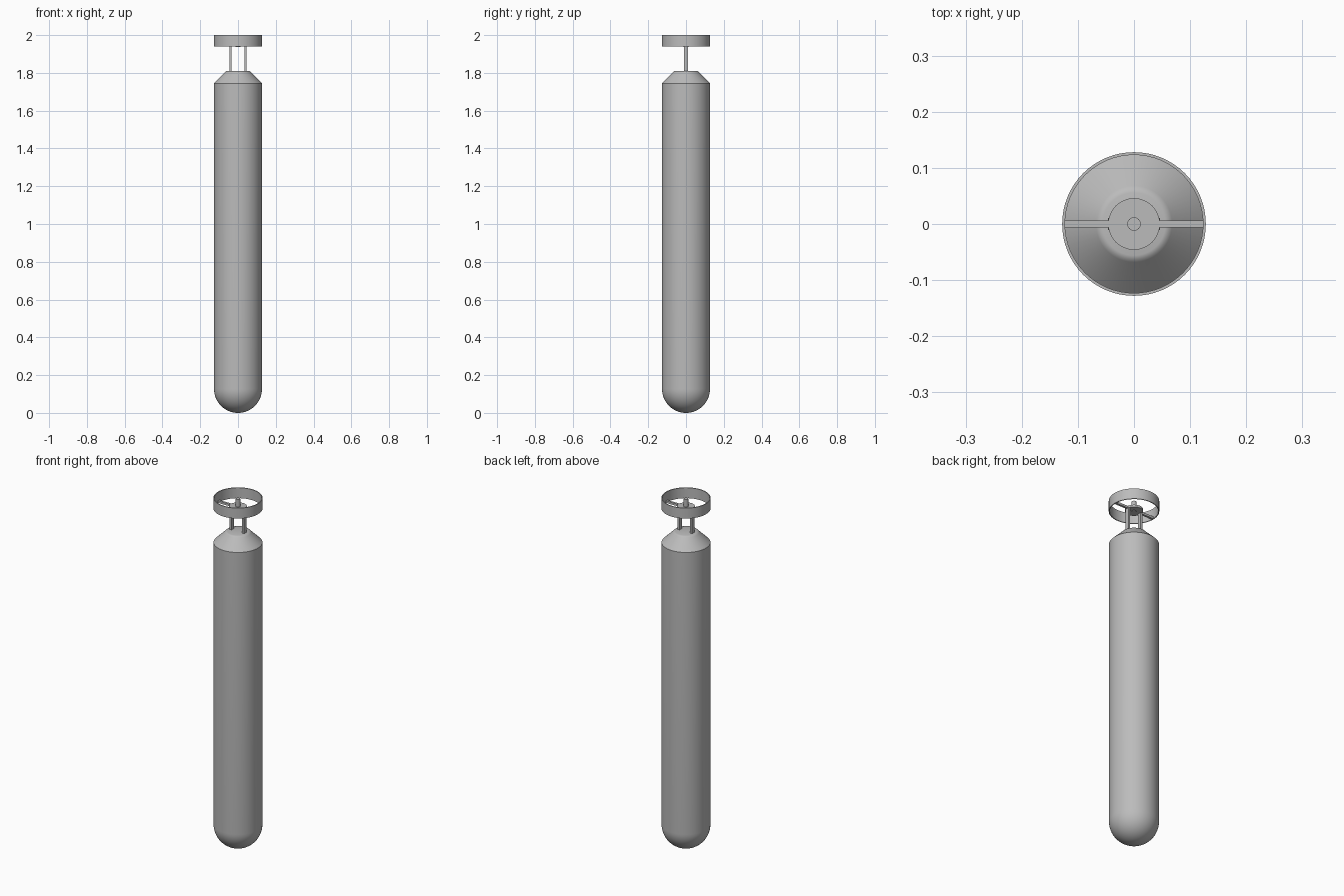
import bpy
import math

old = bpy.data.objects.get("Cube")
if old:
    bpy.data.objects.remove(old, do_unlink=True)

grey = bpy.data.materials.new("plain grey")
grey.use_nodes = True
colour = (0.5, 0.5, 0.5, 1)
grey.diffuse_color = colour
grey.node_tree.nodes["Principled BSDF"].inputs["Base Color"].default_value = colour


def finish(obj, name, smooth=True):
    obj.name = obj.data.name = name
    obj.data.materials.append(grey)
    if smooth:
        bpy.ops.object.select_all(action="DESELECT")
        obj.select_set(True)
        bpy.context.view_layer.objects.active = obj
        bpy.ops.object.shade_smooth_by_angle(angle=math.radians(35))
    return obj


def lathe(name, profile, closed=False, sides=64):
    """Spin an (r, z) profile, listed upwards on the outside, around z."""
    verts, rings, faces = [], [], []
    for r, z in profile:
        count = sides if r > 0 else 1
        rings.append([len(verts) + i % count for i in range(sides)])
        for i in range(count):
            a = math.tau * i / sides
            verts.append((r * math.cos(a), r * math.sin(a), z))
    pairs = list(zip(rings, rings[1:]))
    if closed:
        pairs.append((rings[-1], rings[0]))
    for low, high in pairs:
        for i in range(sides):
            j = (i + 1) % sides
            corners = (low[i], low[j], high[j], high[i])
            faces.append(list(dict.fromkeys(corners)))
    mesh = bpy.data.meshes.new(name)
    mesh.from_pydata(verts, [], faces)
    obj = bpy.data.objects.new(name, mesh)
    bpy.context.collection.objects.link(obj)
    return finish(obj, name)


def box(name, centre, size):
    bpy.ops.mesh.primitive_cube_add(size=1, location=centre)
    obj = bpy.context.object
    obj.scale = size
    bpy.ops.object.transform_apply(location=False, rotation=False, scale=True)
    return finish(obj, name, smooth=False)


# Tank: round bottom, straight wall, sloped shoulder with a softened top edge
R = 0.127
bowl = [(R * math.sin(t), R - R * math.cos(t))
        for t in (math.pi / 2 * i / 16 for i in range(17))]
lathe("tank", bowl + [(R, 1.745), (0.068, 1.803), (0.063, 1.808),
                      (0.056, 1.81), (0, 1.81)])

# Guard ring, open above and below
lathe("guard_ring", [(0.128, 1.94), (0.128, 2.0), (0.123, 2.0), (0.123, 1.94)],
      closed=True)

# Hub disc and its central pin
lathe("hub_disc", [(0, 1.94), (0.046, 1.94), (0.046, 1.952), (0, 1.952)])
lathe("hub_pin", [(0, 1.938), (0.012, 1.938), (0.012, 1.995), (0, 1.995)], sides=32)

# Struts to the hub and spokes to the ring, one of each per side
for side, label in ((1, "left"), (-1, "right")):
    box(label + "_strut", (side * 0.04, 0, 1.873), (0.012, 0.021, 0.138))
    box(label + "_spoke", (side * 0.084, 0, 1.946), (0.08, 0.012, 0.012))
